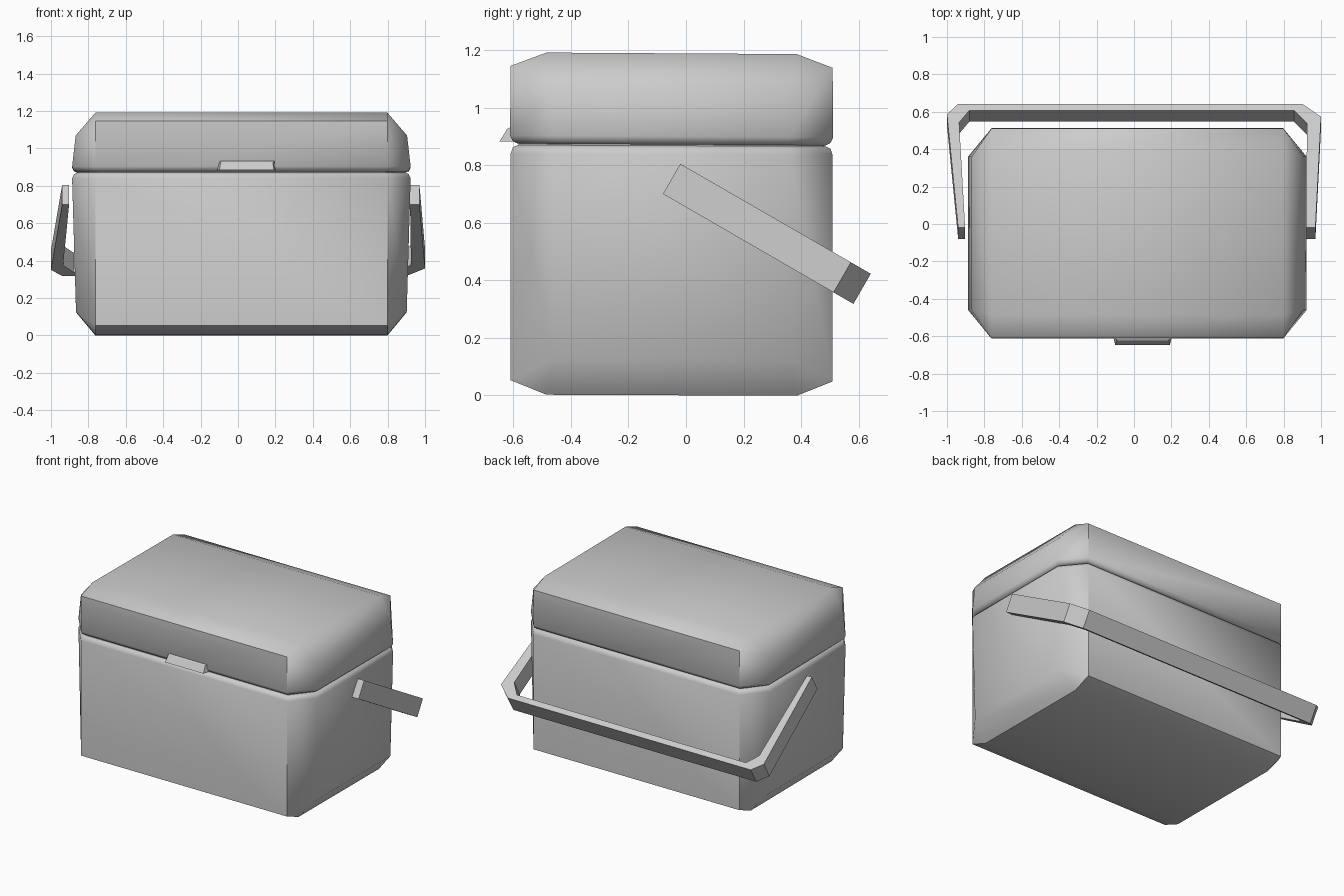
import bpy, bmesh, math
from mathutils import Vector

if "Cube" in bpy.data.objects:
    bpy.data.objects.remove(bpy.data.objects["Cube"])

CX, CY = 0.018, -0.05      # centre of the box in plan
FX, SY = 0.78, 0.41        # half lengths of the front and side edges


def finish(bm, name, angle=None):
    bmesh.ops.recalc_face_normals(bm, faces=bm.faces)
    mesh = bpy.data.meshes.new(name)
    bm.to_mesh(mesh)
    bm.free()
    ob = bpy.data.objects.new(name, mesh)
    bpy.context.collection.objects.link(ob)
    if angle:
        bpy.ops.object.select_all(action='DESELECT')
        ob.select_set(True)
        bpy.context.view_layer.objects.active = ob
        bpy.ops.object.shade_smooth_by_angle(angle=math.radians(angle))
    return ob


def shell(name, rings, cap_z, tilt=0.0):
    """Eight-sided box; each ring is (half x, half y, inset, side z, front z).
    The last ring runs through corner triangles to a rectangular cap."""
    bm = bmesh.new()

    def vert(x, y, z):
        return bm.verts.new((CX + x, CY + y, z + tilt * y))

    loops = []
    for hx, hy, inset, zs, zf in rings:
        fx, sy = FX - inset * 0.4, SY - inset * 0.4
        pts = [(-fx, -hy, zf), (fx, -hy, zf), (hx, -sy, zs), (hx, sy, zs),
               (fx, hy, zf), (-fx, hy, zf), (-hx, sy, zs), (-hx, -sy, zs)]
        loops.append([vert(*p) for p in pts])
    for a, b in zip(loops, loops[1:]):
        for i in range(8):
            j = (i + 1) % 8
            bm.faces.new((a[i], a[j], b[j], b[i]))
    bm.faces.new(loops[0])
    r = loops[-1]
    cap = [vert(x, y, cap_z) for x, y in
           ((-FX, -0.435), (FX, -0.435), (FX, 0.435), (-FX, 0.435))]
    bm.faces.new(cap)
    # sloping edge strips
    for c, d, i in ((0, 1, 0), (1, 2, 2), (2, 3, 4), (3, 0, 6)):
        bm.faces.new((r[i], r[i + 1], cap[d], cap[c]))
    # corner triangles
    for c, i, j in ((0, 7, 0), (1, 1, 2), (2, 3, 4), (3, 5, 6)):
        bm.faces.new((r[i], r[j], cap[c]))
    return finish(bm, name, 50)


# tub, from the rounded rim down to the chamfered base
shell("cooler_body", [
    (0.878, 0.535, 0.03, 0.868, 0.868),
    (0.895, 0.552, 0.01, 0.860, 0.860),
    (0.905, 0.560, 0.0, 0.838, 0.838),
    (0.884, 0.560, 0.0, 0.125, 0.050)], 0.0, -0.004)

# recessed seam between tub and lid
shell("seam_core", [
    (0.875, 0.532, 0.03, 0.85, 0.85),
    (0.875, 0.532, 0.03, 0.89, 0.89)], 0.90, -0.004)

# lid, from its rounded lower lip up to the chamfered top
shell("cooler_lid", [
    (0.878, 0.535, 0.03, 0.872, 0.872),
    (0.895, 0.552, 0.01, 0.880, 0.880),
    (0.905, 0.562, 0.0, 0.900, 0.900),
    (0.886, 0.560, 0.0, 1.066, 1.142)], 1.189, -0.006)

# front latch: tapered wedge
bm = bmesh.new()
back = [(-0.112, -0.60, 0.883), (0.203, -0.60, 0.883),
        (0.203, -0.60, 0.937), (-0.100, -0.60, 0.937)]
front = [(-0.100, -0.648, 0.883), (0.192, -0.648, 0.883),
         (0.186, -0.622, 0.926), (-0.092, -0.622, 0.926)]
b = [bm.verts.new(p) for p in back]
f = [bm.verts.new(p) for p in front]
bm.faces.new(b)
bm.faces.new(f)
for i in range(4):
    j = (i + 1) % 4
    bm.faces.new((b[i], b[j], f[j], f[i]))
finish(bm, "latch")

# folded-back carrying handle: flat U band of (x, distance from pivot)
outer = [(-0.94, 0.0), (-1.0, 0.70), (-0.94, 0.765),
         (0.90, 0.765), (1.0, 0.685), (0.97, 0.0)]
inner = [(-0.903, 0.0), (-0.935, 0.65), (-0.88, 0.725),
         (0.855, 0.725), (0.925, 0.645), (0.92, 0.0)]
tilt = math.radians(30)
along = Vector((0, math.cos(tilt), -math.sin(tilt)))
across = Vector((0, math.sin(tilt), math.cos(tilt))) * 0.0605
pivot = Vector((0, -0.05, 0.7525))
bm = bmesh.new()
sections = []
for o, n in zip(outer, inner):
    sections.append([bm.verts.new(pivot + Vector((x, 0, 0)) + along * s + across * k)
                     for (x, s), k in ((o, -1), (o, 1), (n, 1), (n, -1))])
for a, c in zip(sections, sections[1:]):
    for i in range(4):
        j = (i + 1) % 4
        bm.faces.new((a[i], a[j], c[j], c[i]))
bm.faces.new(sections[0])
bm.faces.new(sections[-1])
finish(bm, "handle")
